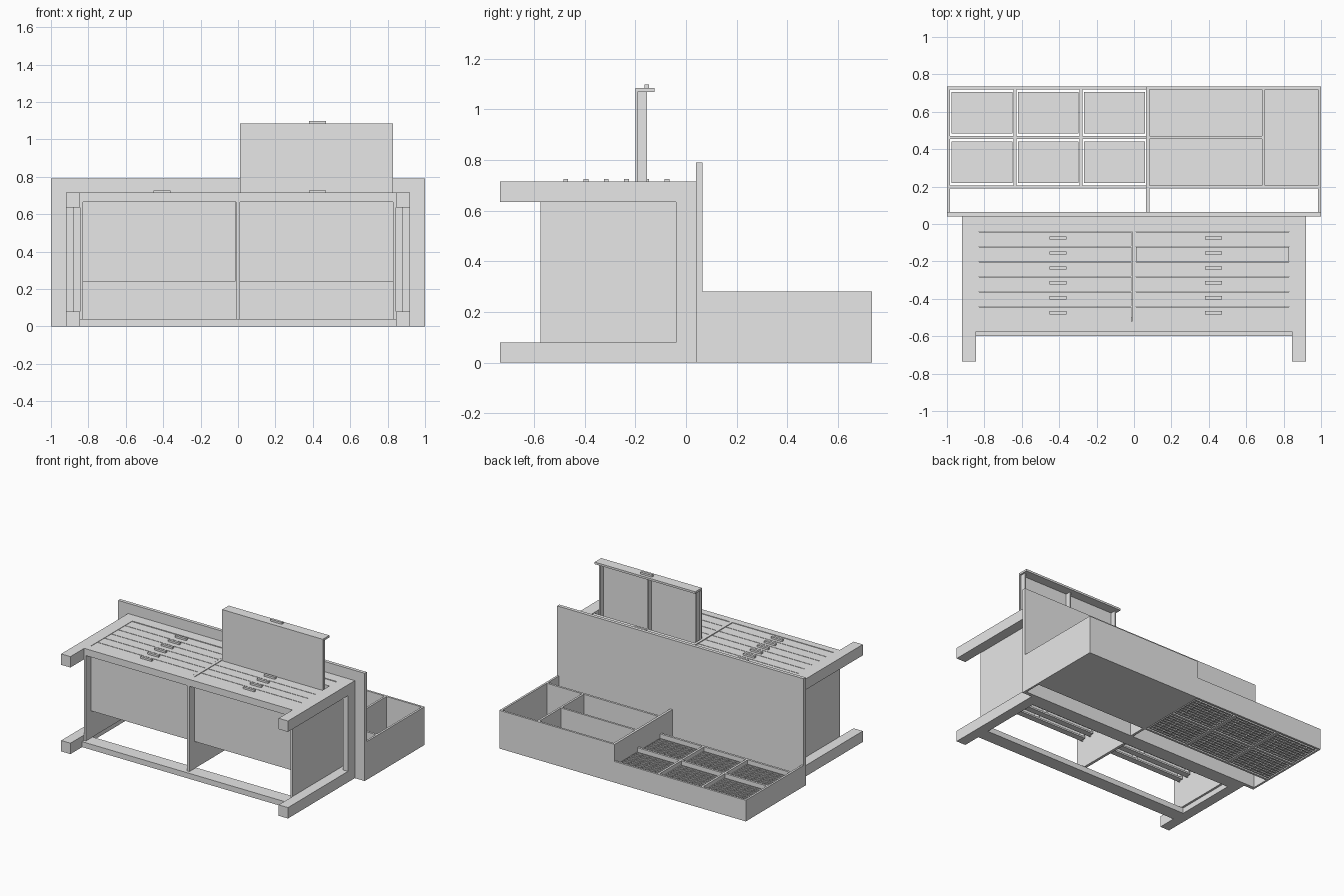
import bpy

if "Cube" in bpy.data.objects:
    bpy.data.objects.remove(bpy.data.objects["Cube"], do_unlink=True)

grey = bpy.data.materials.new("plain_grey")
grey.use_nodes = True
grey.diffuse_color = (0.8, 0.8, 0.8, 1)
grey.node_tree.nodes["Principled BSDF"].inputs["Base Color"].default_value = (0.8, 0.8, 0.8, 1)

FACES = [(0, 1, 3, 2), (4, 6, 7, 5), (0, 4, 5, 1), (2, 3, 7, 6), (0, 2, 6, 4), (1, 5, 7, 3)]


def boxes(name, parts):
    """One object made of boxes, each given as x, y and z ranges."""
    verts, faces = [], []
    for xs, ys, zs in parts:
        n = len(verts)
        verts += [(x, y, z) for x in sorted(xs) for y in sorted(ys) for z in sorted(zs)]
        faces += [[n + i for i in f] for f in FACES]
    mesh = bpy.data.meshes.new(name)
    mesh.from_pydata(verts, [], faces)
    mesh.materials.append(grey)
    obj = bpy.data.objects.new(name, mesh)
    bpy.context.collection.objects.link(obj)
    return obj


TOP = 0.715       # level of the drawer side
TABLE = 0.065     # outer face of the desktop
BACK = 0.735      # far end of the hutch
LOW, HIGH = 0.155, 0.28

# Desktop board
boxes("desktop", [((-1, 1), (0.04, TABLE), (0, 0.79))])

# Legs, side rails and side panels
for s, side in ((1, "left"), (-1, "right")):
    for zs, end in (((0, 0.08), "rear"), ((0.635, TOP), "front")):
        boxes(f"{side}_{end}_leg", [((s * 0.845, s * 0.92), (-BACK, 0.04), zs)])
    boxes(f"{side}_rail", [((s * 0.88, s * 0.92), (-0.04, 0.04), (0.08, 0.635))])
    boxes(f"{side}_panel", [((s * 0.83, s * 0.845), (-0.575, 0.04), (0.04, TOP))])

# Frame rails and centre divider
W = (-0.845, 0.845)
boxes("front_frame", [(W, (-0.575, -0.522), (0.665, TOP)), (W, (-0.04, 0.04), (0.665, TOP))])
boxes("rear_frame", [(W, (-0.6, -0.5), (0, 0.04)), (W, (-0.04, 0.04), (0, 0.04))])
boxes("centre_divider", [((-0.01, 0.01), (-0.575, 0.04), (0.04, TOP))])


def drawer(name, x0, x1, y, lift):
    """Shallow tray with a middle partition, a face plate and a pull."""
    z0, z1 = 0.24 + lift, 0.712 + lift
    mid = (x0 + x1) / 2
    t = 0.012
    tray = (y, y + 0.045)
    boxes(name, [
        ((x0, x1), (y, y + 0.008), (z0, z1)),
        ((x0 + t, x0 + 2 * t), tray, (z0, z1)),
        ((x1 - 2 * t, x1 - t), tray, (z0, z1)),
        ((mid - t / 2, mid + t / 2), tray, (z0, z1)),
        ((x0 + t, x1 - t), tray, (z0, z0 + t)),
        ((x0, x1), (y, y + 0.076), (z1 - 0.015, z1)),
    ])
    boxes(name + "_pull", [((mid - 0.03, mid + 0.06) if x0 < 0 else (mid - 0.04, mid + 0.05),
                            (y + 0.036, y + 0.054), (z1, z1 + 0.014))])


# Two columns of drawers, one pulled out
for i in range(6):
    y = -0.52 + 0.08 * i
    drawer(f"right_drawer_{i + 1}", -0.83, -0.014, y, 0)
    drawer(f"left_drawer_{i + 1}", 0.012, 0.828, y, 0.373 if i == 4 else 0)

# Hutch carcass: low half on the right, high half on the left
boxes("hutch_right_end", [((-1, -0.985), (TABLE, BACK), (0, LOW))])
boxes("hutch_left_end", [((0.985, 1), (TABLE, BACK), (0, HIGH))])
boxes("hutch_centre_wall", [((0.065, 0.083), (TABLE, BACK), (0, HIGH))])
for name, ys in (("hutch_floor", (0.19, 0.206)), ("hutch_roof", (0.72, BACK))):
    boxes(name, [((-1, 0.07), ys, (0, LOW)), ((0.07, 1), ys, (0, HIGH))])

# Open shelves in the high half
boxes("shelf_back", [((0.07, 1), (0.19, BACK), (0, 0.012))])
boxes("shelf_upright", [((0.685, 0.7), (0.2, 0.725), (0, HIGH))])
boxes("shelf_board", [((0.08, 0.69), (0.455, 0.47), (0, HIGH))])

# Partitions in the low half
boxes("bin_partitions", [((x - 0.008, x + 0.008), (0.2, 0.725), (0, LOW)) for x in (-0.637, -0.283)]
      + [((-0.99, 0.07), (0.454, 0.47), (0, LOW))])

# Gridded bins: a core with a raised lattice on both faces
COLS, ROWS = 6, 8
for i, x0 in enumerate((-0.975, -0.621, -0.267)):
    for j, y0 in enumerate((0.22, 0.484)):
        w, d = 0.325, 0.222
        parts = [((x0, x0 + w), (y0, y0 + d), (0.008, 0.122))]
        for zs in ((0, 0.01), (0.12, 0.13)):
            for c in range(COLS + 1):
                x = x0 + (w - 0.005) * c / COLS
                parts.append(((x, x + 0.005), (y0, y0 + d), zs))
            for r in range(ROWS + 1):
                y = y0 + (d - 0.007) * r / ROWS
                parts.append(((x0, x0 + w), (y, y + 0.007), zs))
        boxes(f"grid_bin_{i + 1}_{j + 1}", parts)
